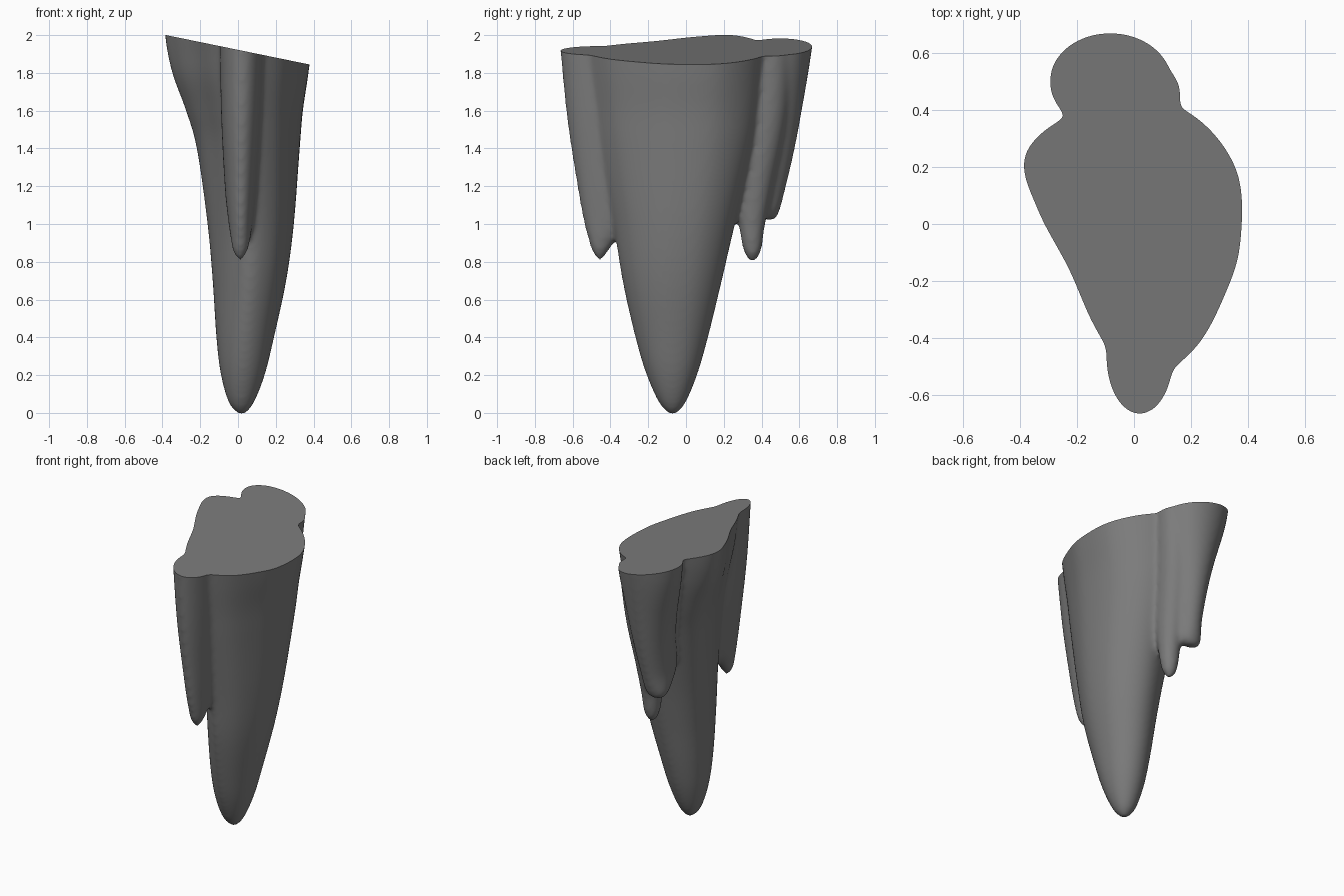
import bpy, bmesh, math
from mathutils import Vector

if "Cube" in bpy.data.objects:
    bpy.data.objects.remove(bpy.data.objects["Cube"])

SIDES = 72

stone = bpy.data.materials.new("grey_stone")
stone.use_nodes = True
colour = (0.2, 0.2, 0.2, 1)
stone.diffuse_color = colour
stone.node_tree.nodes["Principled BSDF"].inputs["Base Color"].default_value = colour
stone.node_tree.nodes["Principled BSDF"].inputs["Roughness"].default_value = 0.8


def catmull(a, b, c, d, t):
    """Smooth curve through b and c, for tuples of any length."""
    return [0.5 * (2 * q + (r - p) * t + (2 * p - 5 * q + 4 * r - s) * t * t
                   + (3 * q - p - 3 * r + s) * t ** 3)
            for p, q, r, s in zip(a, b, c, d)]


def along(rows, steps):
    """Refine an open list of rows."""
    out = []
    for i in range(len(rows) - 1):
        before, after = rows[max(i - 1, 0)], rows[min(i + 2, len(rows) - 1)]
        out += [catmull(before, rows[i], rows[i + 1], after, k / steps) for k in range(steps)]
    return out + [list(rows[-1])]


# Teardrop cross-section of the main spike at its root, in unit coordinates
ROOT = [(.96, 0), (.93, .48), (.56, .85), (0, 1), (-.66, .83), (-1, .56),
        (-.88, .2), (-.61, -.2), (-.36, -.63), (0, -1), (.52, -.77), (.83, -.35)]


def section(i, blend):
    """Unit ring point, from circle (blend 0) to teardrop (blend 1)."""
    angle = math.tau * i / SIDES
    f = i * len(ROOT) / SIDES
    k = int(f)
    p = catmull(*[ROOT[(k + j) % len(ROOT)] for j in (-1, 0, 1, 2)], f - k)
    circle = Vector((math.cos(angle), math.sin(angle)))
    return circle.lerp(Vector(p), blend)


def add_spike(bm, rows, teardrop=False):
    """Loft rings given as (height, x min, x max, y min, y max), tip first."""
    rings = []
    for z, x0, x1, y0, y1 in along(rows, 5)[1:]:
        blend = min(max(z / 1.9, 0), 1) if teardrop else 0
        ring = []
        for i in range(SIDES):
            p = section(i, blend)
            ring.append(bm.verts.new(((x0 + x1) / 2 + p.x * (x1 - x0) / 2,
                                      (y0 + y1) / 2 + p.y * (y1 - y0) / 2, z)))
        rings.append(ring)
    for low, high in zip(rings, rings[1:]):
        for i in range(SIDES):
            j = (i + 1) % SIDES
            bm.faces.new((low[i], low[j], high[j], high[i]))
    bm.faces.new(rings[0][::-1])
    bm.faces.new(rings[-1])


bm = bmesh.new()
# Main spike
add_spike(bm, [(-.02, .02, .02, -.07, -.07), (.045, -.045, .08, -.138, -.007),
               (.2, -.092, .142, -.209, .059), (.4, -.118, .192, -.269, .117),
               (.7, -.14, .258, -.337, .19), (1, -.168, .3, -.385, .26),
               (1.4, -.223, .333, -.46, .36), (1.6, -.278, .351, -.5, .4),
               (1.8, -.348, .382, -.54, .43), (2, -.384, .404, -.57, .46),
               (2.2, -.395, .415, -.59, .48)], teardrop=True)
# Front drip, deepening into the main spike
add_spike(bm, [(.795, .012, .012, -.455, -.455), (.85, -.025, .048, -.495, -.415),
               (.92, -.038, .065, -.518, -.365), (1.02, -.052, .08, -.544, -.27),
               (1.2, -.07, .1, -.576, -.2), (1.6, -.09, .125, -.635, -.23),
               (2.2, -.1, .15, -.69, -.28)])
# Narrow back drip
add_spike(bm, [(.79, .01, .01, .352, .352), (.85, -.035, .055, .307, .396),
               (1, -.055, .077, .28, .42), (1.2, -.06, .1, .27, .46),
               (1.6, -.06, .14, .32, .54), (2.2, -.05, .185, .36, .58)])
# Broad back lobe
add_spike(bm, [(1.015, -.09, -.09, .445, .445), (1.05, -.155, -.015, .38, .488),
               (1.2, -.165, .03, .25, .53), (1.4, -.18, .06, .27, .576),
               (1.6, -.215, .09, .29, .613), (1.9, -.285, .135, .32, .663),
               (2.2, -.31, .155, .33, .7)])
bmesh.ops.recalc_face_normals(bm, faces=bm.faces)
mesh = bpy.data.meshes.new("stalactite")
bm.to_mesh(mesh)
bm.free()
rock = bpy.data.objects.new("stalactite", mesh)
bpy.context.collection.objects.link(rock)

# Fuse the spikes into one skin and soften the creases
remesh = rock.modifiers.new("fuse", 'REMESH')
remesh.mode = 'VOXEL'
remesh.voxel_size = 0.013
soften = rock.modifiers.new("soften", 'SMOOTH')
soften.factor = 0.5
soften.iterations = 18
bpy.context.view_layer.update()
fused = bpy.data.meshes.new_from_object(rock.evaluated_get(bpy.context.evaluated_depsgraph_get()))
rock.modifiers.clear()
rock.data = fused

# Slanted flat root
bm = bmesh.new()
bm.from_mesh(fused)
cut = bmesh.ops.bisect_plane(bm, geom=bm.verts[:] + bm.edges[:] + bm.faces[:],
                             plane_co=(0, 0, 1.922), plane_no=(.205, 0, 1), clear_outer=True)
rim = [e for e in cut["geom_cut"] if isinstance(e, bmesh.types.BMEdge)]
bmesh.ops.contextual_create(bm, geom=rim)
bmesh.ops.recalc_face_normals(bm, faces=bm.faces)
bm.to_mesh(fused)
bm.free()

fused.materials.clear()
fused.materials.append(stone)
bpy.ops.object.select_all(action='DESELECT')
rock.select_set(True)
bpy.context.view_layer.objects.active = rock
bpy.ops.object.shade_smooth_by_angle(angle=math.radians(40))
